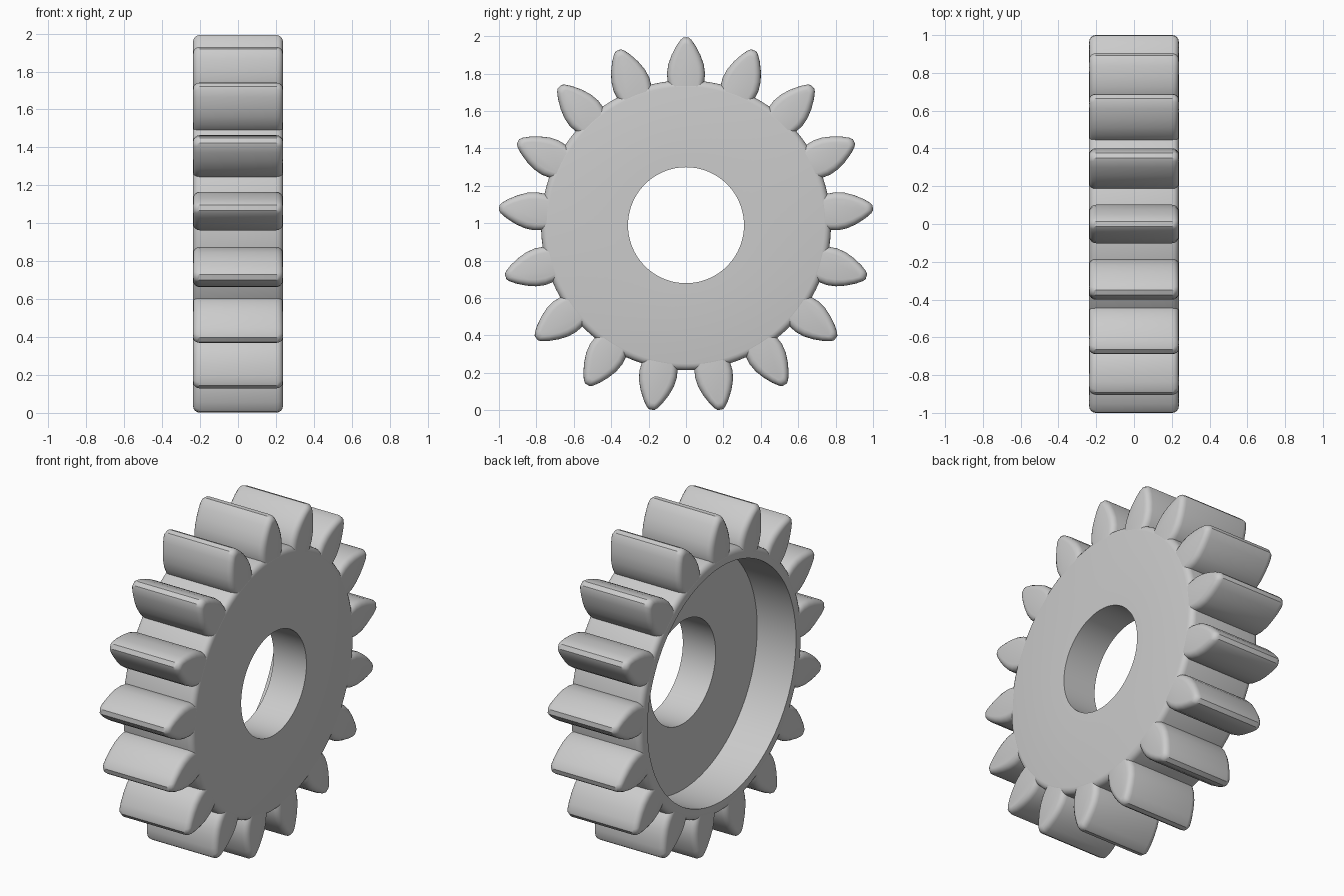
import bpy, bmesh, math

if "Cube" in bpy.data.objects:
    bpy.data.objects.remove(bpy.data.objects["Cube"])

CZ, HALF, TEETH, ROUND = 0.9895, 0.238, 17, 0.035

grey = bpy.data.materials.new("light grey")
grey.diffuse_color = (0.6, 0.6, 0.6, 1)
grey.use_nodes = True
grey.node_tree.nodes["Principled BSDF"].inputs["Base Color"].default_value = grey.diffuse_color


def finish(bm, name):
    bmesh.ops.recalc_face_normals(bm, faces=bm.faces)
    me = bpy.data.meshes.new(name)
    bm.to_mesh(me)
    bm.free()
    me.materials.append(grey)
    ob = bpy.data.objects.new(name, me)
    bpy.context.collection.objects.link(ob)
    ob.location.z = CZ
    bpy.ops.object.select_all(action='DESELECT')
    ob.select_set(True)
    bpy.context.view_layer.objects.active = ob
    bpy.ops.object.shade_smooth_by_angle(angle=math.radians(35))
    return ob


def bridge(bm, a, b):
    n = len(a)
    for i in range(n):
        bm.faces.new((a[i], a[(i + 1) % n], b[(i + 1) % n], b[i]))


# quarter-round edge: (inset from outline, distance in from end face)
arc = [(ROUND * (1 - math.sin(t)), ROUND * (1 - math.cos(t)))
       for t in (i * math.pi / 8 for i in range(5))]

# gear body: revolved section (x, radius) with bore and a recess on the -x side
BORE, RECESS, ROOT, FLOOR = 0.31, 0.705, 0.775, 0.02
section = [(HALF, BORE)]
section += [(HALF - d, ROOT - s) for s, d in arc]
section += [(-HALF + d, ROOT - s) for s, d in reversed(arc)]
section += [(-HALF, RECESS), (FLOOR, RECESS), (FLOOR, BORE)]
bm = bmesh.new()
SEG = 102
rings = []
for i in range(SEG):
    a = 2 * math.pi * i / SEG
    rings.append([bm.verts.new((x, r * math.sin(a), r * math.cos(a))) for x, r in section])
for i in range(SEG):
    bridge(bm, rings[i], rings[(i + 1) % SEG])
finish(bm, "gear_body")

# teeth: leaf-shaped outline (half width, radius) with softened ends
BASE = 0.72
side = [(0.085, BASE), (0.098, 0.77), (0.102, 0.81), (0.095, 0.86), (0.077, 0.91),
        (0.051, 0.96), (0.028, 0.992), (0.014, 1.003)]
outline = side + [(-w, r) for w, r in reversed(side)]
layers = [(HALF - 0.001 - d, s) for s, d in arc]
layers += [(-x, s) for x, s in reversed(layers)]
bm = bmesh.new()
for k in range(TEETH):
    a = 2 * math.pi * k / TEETH
    c, s = math.cos(a), math.sin(a)
    loops = []
    for x, inset in layers:
        loop = []
        for w, r in outline:
            w2 = w * (1 - inset / 0.1)
            r2 = BASE + (r - BASE) * (1 - inset / 0.283)
            loop.append(bm.verts.new((x, w2 * c + r2 * s, r2 * c - w2 * s)))
        loops.append(loop)
    for p, q in zip(loops, loops[1:]):
        bridge(bm, p, q)
    bm.faces.new(loops[0])
    bm.faces.new(loops[-1])
finish(bm, "gear_teeth")
